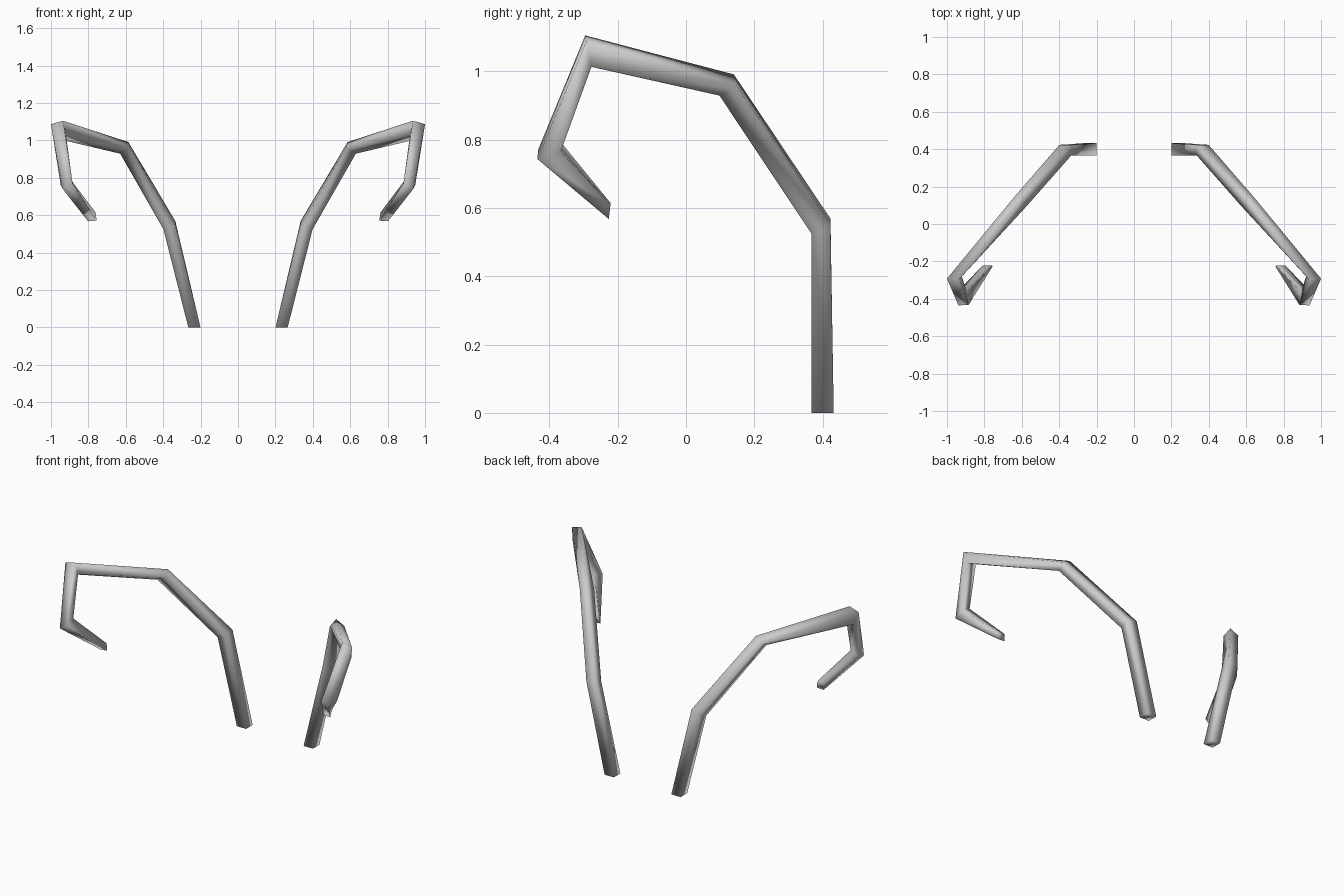
import bpy, bmesh
from mathutils import Vector as V

if "Cube" in bpy.data.objects:
    bpy.data.objects.remove(bpy.data.objects["Cube"])

# Four-sided rings along the bent horn: centre, half-diagonal A, half-diagonal B
RINGS = [
    ((.233, .400, 0), (-.0325, .0325, 0), (.0325, .0325, 0)),
    ((.367, .395, .547), (-.032, .028, .022), (.032, .028, .002)),
    ((.608, .119, .960), (-.022, .021, .031), (.031, .027, 0)),
    ((.960, -.286, 1.059), (-.025, -.009, .046), (.040, -.006, .028)),
    ((.9165, -.400, .767), (-.032, -.033, .003), (.0225, -.035, -.024)),
    ((.782, -.2235, .591), (-.0265, -.0025, -.020), (.020, -.0025, -.0235)),
]


def sweep(name, rings):
    bm = bmesh.new()
    loops = []
    for c, a, b in rings:
        c, a, b = V(c), V(a), V(b)
        loops.append([bm.verts.new(p) for p in (c + a, c + b, c - a, c - b)])
    for lo, hi in zip(loops, loops[1:]):
        for i in range(4):
            j = (i + 1) % 4
            bm.faces.new((lo[i], lo[j], hi[j], hi[i]))
    # End caps
    bm.faces.new(loops[0][::-1])
    bm.faces.new(loops[-1])
    bmesh.ops.recalc_face_normals(bm, faces=bm.faces)
    for f in bm.faces:
        f.smooth = True
    me = bpy.data.meshes.new(name)
    bm.to_mesh(me)
    bm.free()
    ob = bpy.data.objects.new(name, me)
    bpy.context.collection.objects.link(ob)
    return ob


# Pair of curled horns, mirrored across x
horns = sweep("curled_horns", RINGS)
mirror = horns.modifiers.new("mirror", 'MIRROR')
mirror.use_mirror_merge = False
